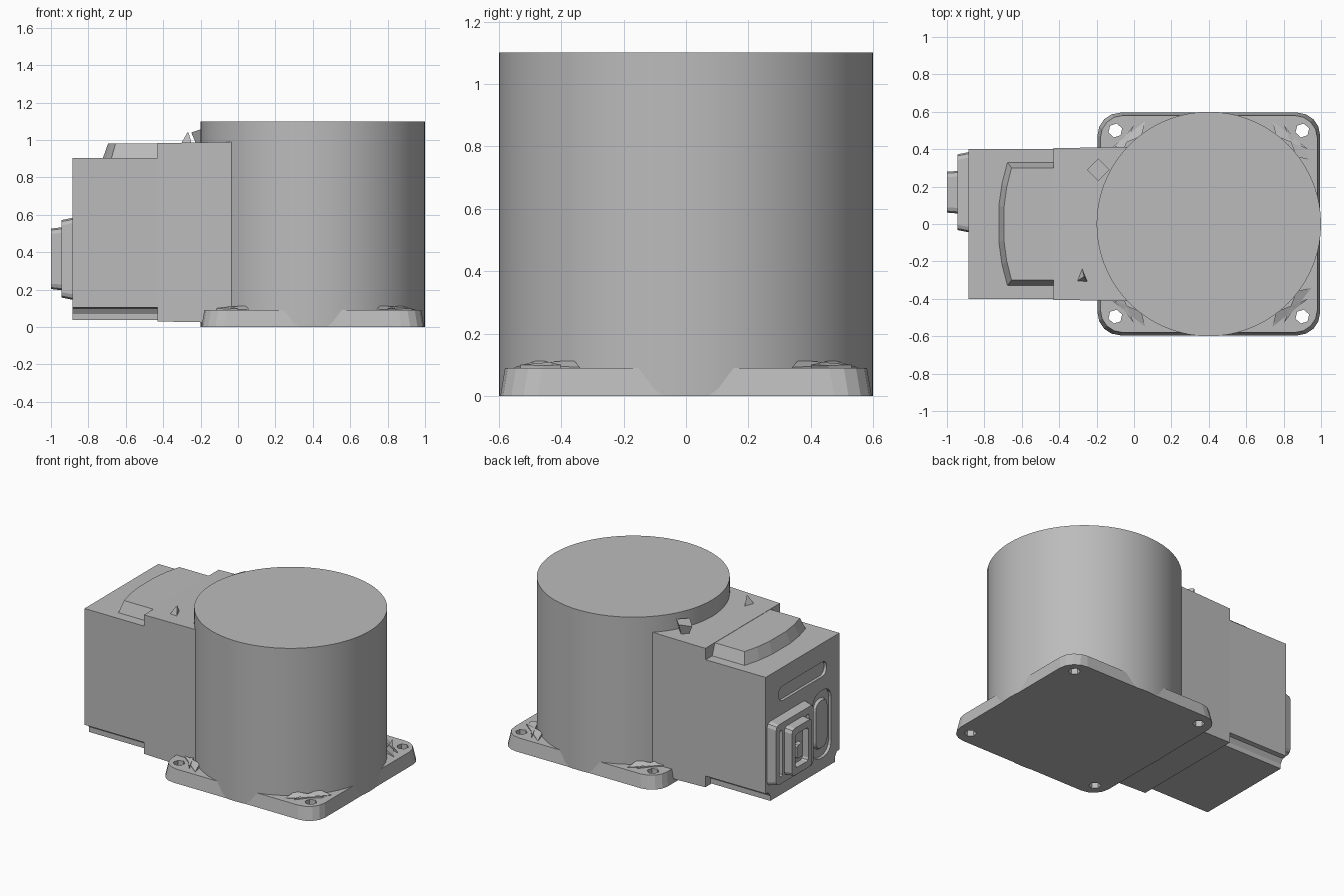
import bpy, bmesh, math
from mathutils import Vector

if "Cube" in bpy.data.objects:
    bpy.data.objects.remove(bpy.data.objects["Cube"], do_unlink=True)

GREY = (0.5, 0.5, 0.5, 1)
grey = bpy.data.materials.new("housing grey")
grey.use_nodes = True
grey.diffuse_color = GREY
grey.node_tree.nodes["Principled BSDF"].inputs["Base Color"].default_value = GREY


def loft(name, lower, upper):
    """Closed solid between two outlines with equal point counts."""
    bm = bmesh.new()
    a = [bm.verts.new(p) for p in lower]
    b = [bm.verts.new(p) for p in upper]
    n = len(a)
    bm.faces.new(a[::-1])
    bm.faces.new(b)
    for i in range(n):
        j = (i + 1) % n
        bm.faces.new((a[i], a[j], b[j], b[i]))
    bmesh.ops.recalc_face_normals(bm, faces=bm.faces)
    me = bpy.data.meshes.new(name)
    bm.to_mesh(me)
    bm.free()
    me.materials.append(grey)
    ob = bpy.data.objects.new(name, me)
    bpy.context.collection.objects.link(ob)
    return ob


def prism_z(name, pts, z0, z1):
    return loft(name, [(x, y, z0) for x, y in pts], [(x, y, z1) for x, y in pts])


def prism_x(name, pts, x0, x1, shrink=0.0):
    """Prism along x from (y, z) points, the x1 end pulled in towards its middle."""
    c = sum((Vector(p) for p in pts), Vector((0, 0))) / len(pts)
    end = [Vector(p).lerp(c, shrink) for p in pts]
    return loft(name, [(x0, y, z) for y, z in pts], [(x1, y, z) for y, z in end])


def rounded(cx, cy, hx, hy, r, steps=4):
    """Rounded rectangle outline."""
    pts = []
    for k, (sx, sy) in enumerate([(1, 1), (-1, 1), (-1, -1), (1, -1)]):
        for i in range(steps + 1):
            t = math.pi / 2 * (k + i / steps)
            pts.append((cx + sx * (hx - r) + r * math.cos(t),
                        cy + sy * (hy - r) + r * math.sin(t)))
    return pts


def cut(target, cutter):
    m = target.modifiers.new("cut", "BOOLEAN")
    m.operation = "DIFFERENCE"
    m.solver = "EXACT"
    m.object = cutter
    cutter.hide_render = True
    cutter.hide_viewport = True
    cutter.hide_set(True)


# Mounting plate, slightly drafted, with corner holes
lower = rounded(0.4, 0, 0.595, 0.595, 0.12)
upper = rounded(0.4, 0, 0.58, 0.58, 0.12)
plate = loft("mounting_plate", [(x, y, 0) for x, y in lower],
             [(x, y, 0.09) for x, y in upper])
for x in (-0.1, 0.9):
    for y in (-0.495, 0.5):
        hole = [(x + 0.038 * math.cos(i * math.pi / 3 + 0.3),
                 y + 0.038 * math.sin(i * math.pi / 3 + 0.3)) for i in range(6)]
        cut(plate, prism_z("hole_cutter", hole, -0.1, 0.3))

# Low ramps rising from the plate corners to the drum
for sx in (-1, 1):
    for sy in (-1, 1):
        for swap in (False, True):
            shape = [(0.36, 0.47), (0.53, 0.4), (0.34, 0.55)]
            pts = [(b, a) if swap else (a, b) for a, b in shape]
            pts = [(0.4 + sx * a, sy * b) for a, b in pts]
            loft("corner_ramp", [(x, y, 0.08) for x, y in pts],
                 [(x, y, z) for (x, y), z in zip(pts, (0.115, 0.1, 0.092))])

# Drum
bpy.ops.mesh.primitive_cylinder_add(vertices=72, radius=0.6, depth=1.1,
                                    location=(0.4, 0, 0.55))
drum = bpy.context.object
drum.name = "drum"
drum.data.materials.append(grey)
bpy.ops.object.shade_smooth_by_angle(angle=math.radians(30))

# Neck between drum and connector box
neck = loft("neck",
            [(-0.43, -0.405, 0.03), (0.1, -0.415, 0.02), (0.1, 0.415, 0.02), (-0.43, 0.405, 0.03)],
            [(-0.43, -0.405, 0.983), (0.1, -0.415, 0.993), (0.1, 0.415, 0.993), (-0.43, 0.405, 0.983)])

# Connector box with grooved lower edges
half = [(0.35, 0.037), (0.35, 0.07), (0.37, 0.1), (0.4, 0.105), (0.4, 0.903)]
box = prism_x("connector_box", half + [(-y, z) for y, z in half[::-1]], -0.42, -0.885)

# Curved raised lid on the box
foot = [(-0.42, 0.335), (-0.68, 0.335), (-0.71, 0.22), (-0.727, 0.1)]
crown = [(-0.42, 0.3), (-0.655, 0.3), (-0.68, 0.2), (-0.695, 0.09)]
mirror = lambda p: p + [(x, -y) for x, y in p[::-1]]
loft("raised_lid", [(x, y, 0.89) for x, y in mirror(foot)],
     [(x, y, 0.981) for x, y in mirror(crown)])

# Recesses in the end face: long label slot and tall oval socket
cut(box, prism_x("slot_cutter", rounded(0, 0.725, 0.26, 0.05, 0.045), -1.1, -0.865))
cut(box, prism_x("socket_cutter", rounded(-0.21, 0.35, 0.1, 0.23, 0.08), -1.1, -0.865))
prism_x("socket_core", rounded(-0.21, 0.35, 0.07, 0.18, 0.06), -0.85, -0.882, 0.1)

# Power connector: flange, raised frame and hollow with a contact
flange = prism_x("connector_flange", rounded(0.17, 0.365, 0.215, 0.22, 0.03, 2),
                 -0.88, -0.945, 0.06)
frame = prism_x("connector_frame", rounded(0.17, 0.365, 0.115, 0.17, 0.03, 2),
                -0.93, -1.0, 0.05)
cut(frame, prism_x("frame_cutter", rounded(0.17, 0.365, 0.07, 0.115, 0.02, 2), -1.1, -0.955))
prism_x("connector_contact", rounded(0.17, 0.34, 0.035, 0.05, 0.01, 1), -0.94, -0.985, 0.1)
for y in (0.03, 0.32):
    cut(flange, prism_x("groove_cutter", rounded(y, 0.365, 0.015, 0.16, 0.01, 1), -1.1, -0.915))

# Small lifting nub and marker spike on the neck
nub = [(-0.25, 0.29), (-0.19, 0.23), (-0.13, 0.29), (-0.19, 0.35)]
loft("top_nub", [(-0.19 + (x + 0.19) * 0.5, 0.29 + (y - 0.29) * 0.5, 0.97) for x, y in nub],
     [(x, y, 1.04 if x < -0.2 else 1.06) for x, y in nub])
spike = [(-0.31, -0.31), (-0.245, -0.315), (-0.28, -0.23)]
loft("marker_spike", [(x, y, 0.97) for x, y in spike],
     [(-0.268 + (x + 0.28) * 0.1, -0.28 + (y + 0.28) * 0.1, 1.04) for x, y in spike])
